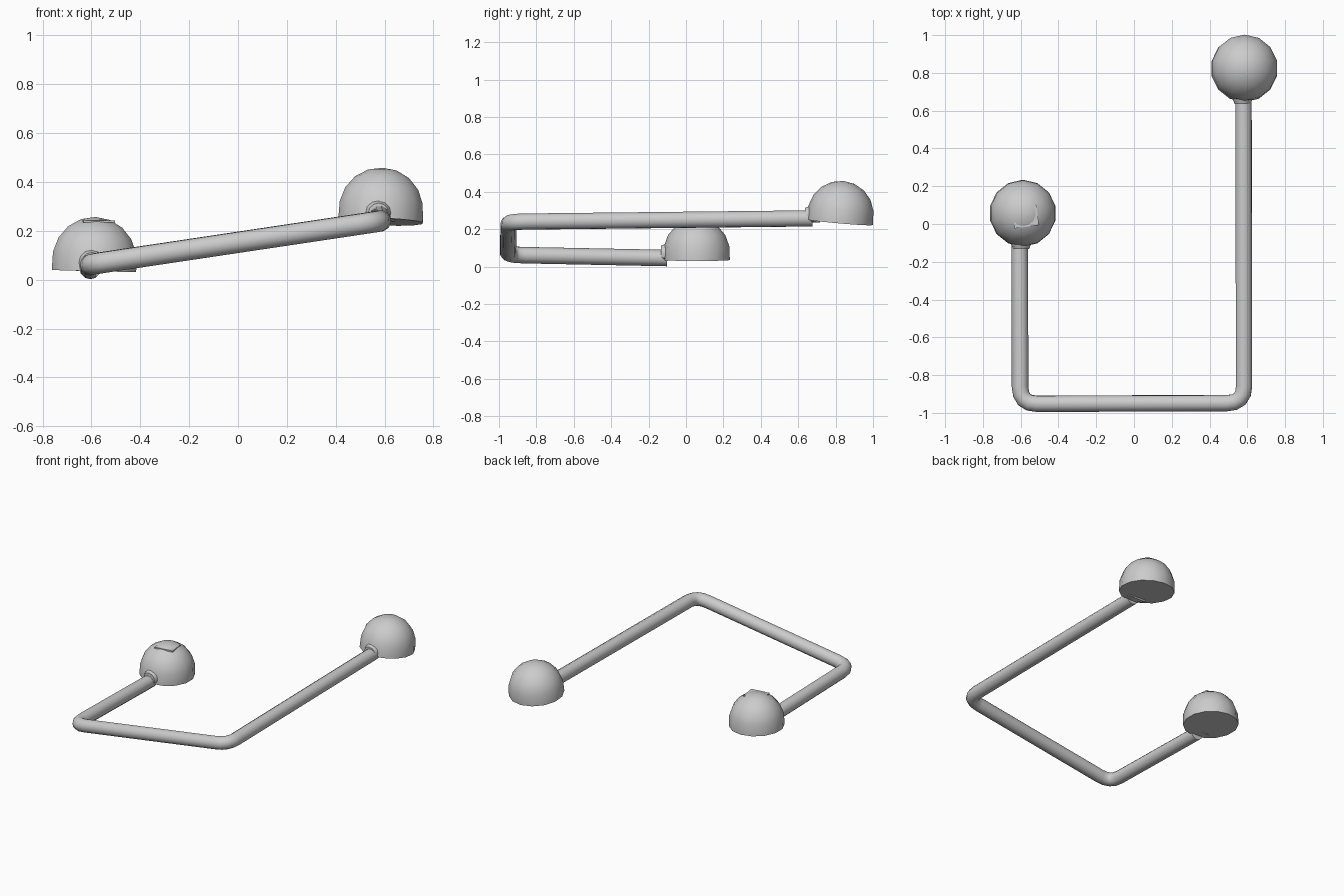
import bpy, bmesh
from math import radians
from mathutils import Vector, Matrix

cube = bpy.data.objects.get("Cube")
if cube:
    bpy.data.objects.remove(cube, do_unlink=True)

grey = bpy.data.materials.new("plain_grey")
grey.use_nodes = True
grey.diffuse_color = (0.6, 0.6, 0.6, 1)
grey.node_tree.nodes["Principled BSDF"].inputs["Base Color"].default_value = grey.diffuse_color


def add_object(name, bm, sharp):
    """Turn a bmesh into a grey, smooth shaded object."""
    bmesh.ops.recalc_face_normals(bm, faces=bm.faces)
    mesh = bpy.data.meshes.new(name)
    bm.to_mesh(mesh)
    bm.free()
    mesh.materials.append(grey)
    obj = bpy.data.objects.new(name, mesh)
    bpy.context.collection.objects.link(obj)
    bpy.ops.object.select_all(action='DESELECT')
    obj.select_set(True)
    bpy.context.view_layer.objects.active = obj
    bpy.ops.object.shade_smooth_by_angle(angle=radians(sharp))
    return obj


def rounded_path(points, radius, steps):
    """Replace each inner corner by a short rounded bend."""
    path = [points[0]]
    for a, b, c in zip(points, points[1:], points[2:]):
        start = b + (a - b).normalized() * radius
        end = b + (c - b).normalized() * radius
        for i in range(steps + 1):
            t = i / steps
            path.append(start * (1 - t) ** 2 + b * 2 * t * (1 - t) + end * t ** 2)
    return path + [points[-1]]


def tube(name, path, radius, sides=12):
    """Sweep a round section along the path and cap both ends."""
    bm = bmesh.new()
    rings = []
    direction = (path[1] - path[0]).normalized()
    side = direction.cross(Vector((0, 0, 1))).normalized()
    for i, p in enumerate(path):
        ahead = path[min(i + 1, len(path) - 1)] - path[max(i - 1, 0)]
        new = ahead.normalized()
        side = direction.rotation_difference(new) @ side
        direction = new
        rings.append([bm.verts.new(p + Matrix.Rotation(radians(360 * k / sides), 3, new) @ side * radius)
                      for k in range(sides)])
    for r, s in zip(rings, rings[1:]):
        for k in range(sides):
            j = (k + 1) % sides
            bm.faces.new((r[k], r[j], s[j], s[k]))
    bm.faces.new(rings[0])
    bm.faces.new(rings[-1])
    return add_object(name, bm, 50)


def dome(name, centre, tilt_x, tilt_y, radius=0.177, skirt=0.045):
    """Ball cut flat a little below its middle."""
    bm = bmesh.new()
    bmesh.ops.create_uvsphere(bm, u_segments=14, v_segments=9, radius=radius)
    cut = bmesh.ops.bisect_plane(bm, geom=bm.verts[:] + bm.edges[:] + bm.faces[:],
                                 plane_co=(0, 0, -skirt), plane_no=(0, 0, -1), clear_outer=True)
    rim = [e for e in cut["geom_cut"] if isinstance(e, bmesh.types.BMEdge)]
    bmesh.ops.contextual_create(bm, geom=rim)
    for v in bm.verts:
        if v.co.z < 0:  # upright skirt
            v.co.xy = v.co.xy.normalized() * radius
    turn = Matrix.Rotation(radians(tilt_x), 4, 'X') @ Matrix.Rotation(radians(tilt_y), 4, 'Y')
    bm.transform(Matrix.Translation(centre) @ turn)
    return add_object(name, bm, 50)


# Bent rod
corners = [Vector(p) for p in ((-0.605, -0.10, 0.046), (-0.603, -0.952, 0.063),
                               (0.583, -0.948, 0.24), (0.58, 0.675, 0.258))]
tube("bent_rod", rounded_path(corners, 0.09, 4), 0.044)

# Domes at the ends, each with a flared collar where the rod joins
for name, centre, tilt_x, tilt_y in (("right", (-0.588, 0.057, 0.08), 0, 1.5),
                                     ("left", (0.585, 0.826, 0.282), -5, 2)):
    dome(name + "_dome", centre, tilt_x, tilt_y)
    c = Vector(centre)
    bm = bmesh.new()
    bmesh.ops.create_cone(bm, cap_ends=True, segments=12, radius1=0.075, radius2=0.042, depth=0.08,
                          matrix=Matrix.Translation(c + Vector((-0.01, -0.15, -0.01)))
                          @ Matrix.Rotation(radians(90), 4, 'X'))
    for v in bm.verts:
        v.co.z = max(v.co.z, c.z - 0.045)
    add_object(name + "_collar", bm, 50)

# Shallow chip standing out on top of the lower dome
bm = bmesh.new()
bmesh.ops.create_cube(bm, size=1, matrix=Matrix.Translation((-0.575, 0.04, 0.238))
                      @ Matrix.Rotation(radians(8), 4, 'Z') @ Matrix.Diagonal((0.13, 0.11, 0.009, 1)))
add_object("dome_chip", bm, 30)
